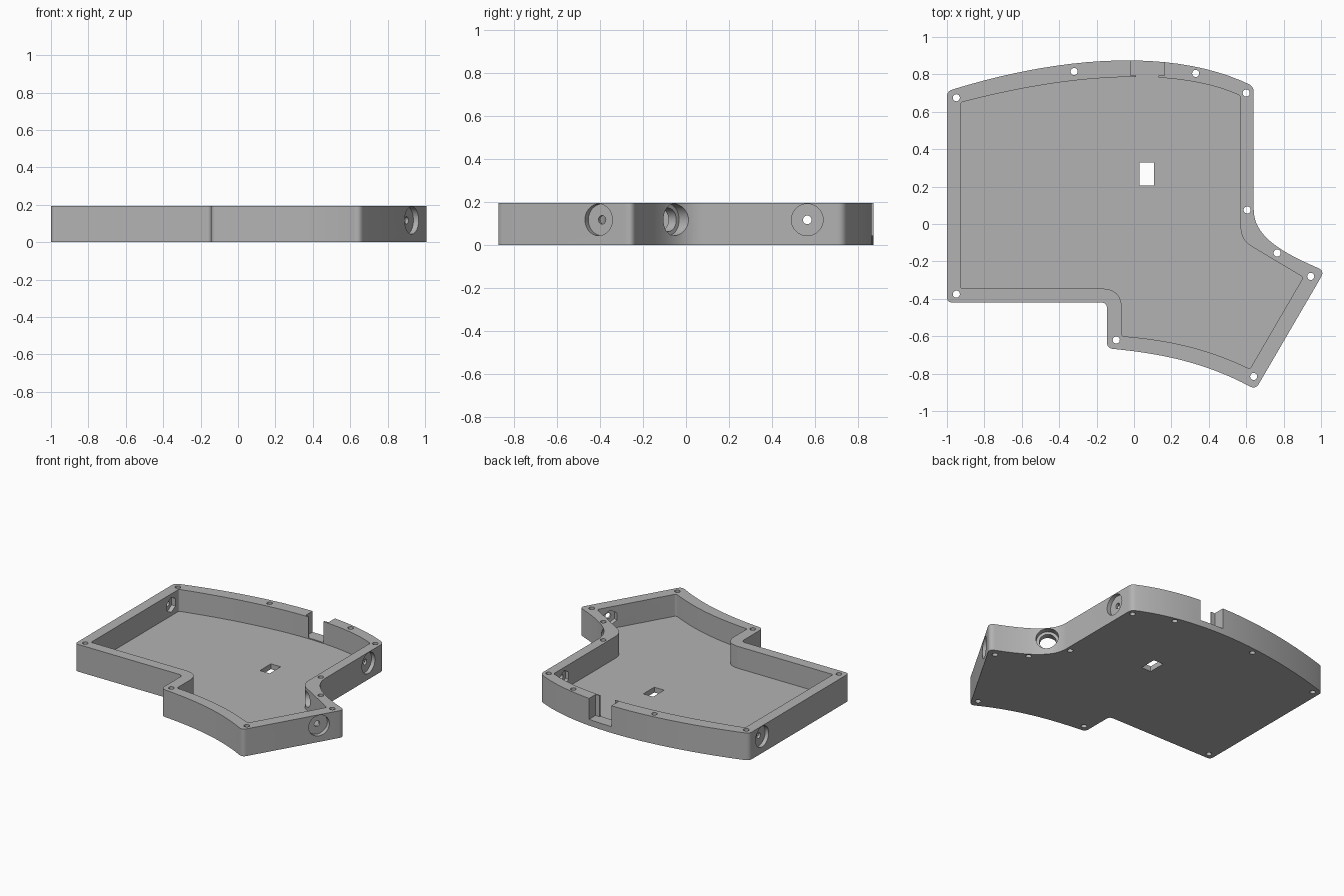
import bpy, bmesh, math
from mathutils import Vector

if "Cube" in bpy.data.objects:
    bpy.data.objects.remove(bpy.data.objects["Cube"], do_unlink=True)

HEIGHT, FLOOR = 0.195, 0.038
HOLE_Z = 0.117

grey = bpy.data.materials.new("plain grey")
grey.use_nodes = True
COLOUR = (0.45, 0.45, 0.45, 1)
grey.diffuse_color = COLOUR
grey.node_tree.nodes["Principled BSDF"].inputs["Base Color"].default_value = COLOUR


def bezier(p0, p1, p2, p3, steps=20):
    """Inner points of a cubic curve, without its ends."""
    pts = []
    for i in range(1, steps):
        t = i / steps
        s = 1 - t
        pts.append(tuple(s**3 * a + 3 * s*s*t * b + 3 * s*t*t * c + t**3 * d
                         for a, b, c, d in zip(p0, p1, p2, p3)))
    return pts


def outline(items):
    """Items are (x, y, rounding) corners, or a pair of curve handles between two corners."""
    raw = []
    n = len(items)
    for i, item in enumerate(items):
        if len(item) == 3:
            raw.append(item)
        else:
            start, end = items[i - 1][:2], items[(i + 1) % n][:2]
            raw += [(x, y, 0) for x, y in bezier(start, *item, end)]
    pts = []
    for i, (x, y, r) in enumerate(raw):
        p = Vector((x, y))
        if r == 0:
            pts.append(p)
            continue
        a = p + (Vector(raw[i - 1][:2]) - p).normalized() * r
        b = p + (Vector(raw[(i + 1) % len(raw)][:2]) - p).normalized() * r
        for k in range(9):
            t = k / 8
            pts.append(a * (1 - t)**2 + p * 2 * t * (1 - t) + b * t * t)
    return pts


def make_object(name, bm):
    bmesh.ops.recalc_face_normals(bm, faces=bm.faces)
    mesh = bpy.data.meshes.new(name)
    bm.to_mesh(mesh)
    bm.free()
    mesh.materials.append(grey)
    obj = bpy.data.objects.new(name, mesh)
    bpy.context.collection.objects.link(obj)
    return obj


def prism(name, pts, z0, z1):
    bm = bmesh.new()
    face = bm.faces.new([bm.verts.new((p[0], p[1], z0)) for p in pts])
    new = bmesh.ops.extrude_face_region(bm, geom=[face])["geom"]
    bmesh.ops.translate(bm, vec=(0, 0, z1 - z0),
                        verts=[v for v in new if isinstance(v, bmesh.types.BMVert)])
    return make_object(name, bm)


def box(name, x0, x1, y0, y1, z0, z1):
    return prism(name, [(x0, y0), (x1, y0), (x1, y1), (x0, y1)], z0, z1)


def rod(name, centre, direction, radius, start, end, sides=32):
    """Cylinder along direction, from start to end measured from centre."""
    d = Vector(direction).normalized()
    bm = bmesh.new()
    bmesh.ops.create_cone(bm, cap_ends=True, segments=sides, radius1=radius,
                          radius2=radius, depth=end - start)
    obj = make_object(name, bm)
    matrix = d.to_track_quat("Z", "Y").to_matrix().to_4x4()
    matrix.translation = Vector(centre) + d * (start + end) / 2
    obj.data.transform(matrix)
    return obj


def cut(target, cutter):
    cutter.hide_render = True
    mod = target.modifiers.new("cut", "BOOLEAN")
    mod.operation, mod.solver, mod.object = "DIFFERENCE", "EXACT", cutter
    bpy.context.view_layer.objects.active = target
    bpy.ops.object.modifier_apply(modifier=mod.name)
    bpy.data.objects.remove(cutter, do_unlink=True)


# Tray body with a hollow inside
outer = outline([
    (-1, -0.42, 0.03), (-0.145, -0.42, 0.03), (-0.145, -0.665, 0.035),
    ((0.15, -0.69), (0.4, -0.745)),
    (0.65, -0.885, 0.035), (1.02, -0.25, 0.04),
    ((0.75, -0.14), (0.64, -0.05)),
    (0.64, 0.08, 0), (0.64, 0.735, 0.03),
    ((0.25, 0.935), (-0.35, 0.915)),
    (-1, 0.71, 0.03)])
inner = outline([
    (-0.925, -0.345, 0.01), (-0.065, -0.345, 0.11), (-0.065, -0.6, 0.01),
    ((0.2, -0.62), (0.4, -0.67)),
    (0.62, -0.775, 0.015), (0.905, -0.285, 0.015),
    (0.57, -0.085, 0.07), (0.57, 0.685, 0.015),
    ((0.25, 0.835), (-0.3, 0.815)),
    (-0.925, 0.65, 0.01)])
tray = prism("case_tray", outer, 0, HEIGHT)
cut(tray, prism("hollow", inner, FLOOR, 0.4))

# Window in the floor
cut(tray, box("floor_window", 0.03, 0.108, 0.205, 0.33, -0.1, 0.1))

# Connector notch in the back wall, narrower on the inside
cut(tray, box("notch_outer", -0.02, 0.163, 0.793, 1, 0.045, 0.4))
cut(tray, box("notch_inner", 0.01, 0.13, 0.74, 0.85, 0.045, 0.4))

# Screw holes around the rim
for x, y in [(-0.95, 0.675), (-0.32, 0.815), (0.33, 0.805), (0.6, 0.7), (0.605, 0.075),
             (0.765, -0.155), (0.945, -0.28), (0.64, -0.815), (-0.095, -0.62), (-0.95, -0.375)]:
    cut(tray, rod("screw_hole", (x, y, 0), (0, 0, 1), 0.019, -0.1, 0.4, 20))

# Side mounts: round recess outside, small hole, six-sided pocket inside
for x, y, direction in [(-1, 0.565, (-1, 0, 0)), (0.64, 0.565, (1, 0, 0)),
                        (0.925, -0.405, (0.865, -0.5, 0))]:
    centre = (x, y, HOLE_Z)
    cut(tray, rod("recess", centre, direction, 0.074, -0.028, 0.05))
    cut(tray, rod("bolt_hole", centre, direction, 0.02, -0.15, 0.05, 20))
    cut(tray, rod("nut_pocket", centre, direction, 0.054, -0.12, -0.045, 6))

# Cable opening through the curved inward wall
cable = (0.69, -0.055, HOLE_Z)
cut(tray, rod("cable_recess", cable, (0.7, 0.72, 0), 0.074, -0.04, 0.15))
cut(tray, rod("cable_hole", cable, (0.7, 0.72, 0), 0.055, -0.16, 0.1))

bpy.ops.object.select_all(action="DESELECT")
tray.select_set(True)
bpy.context.view_layer.objects.active = tray
bpy.ops.object.shade_smooth_by_angle(angle=math.radians(30))
